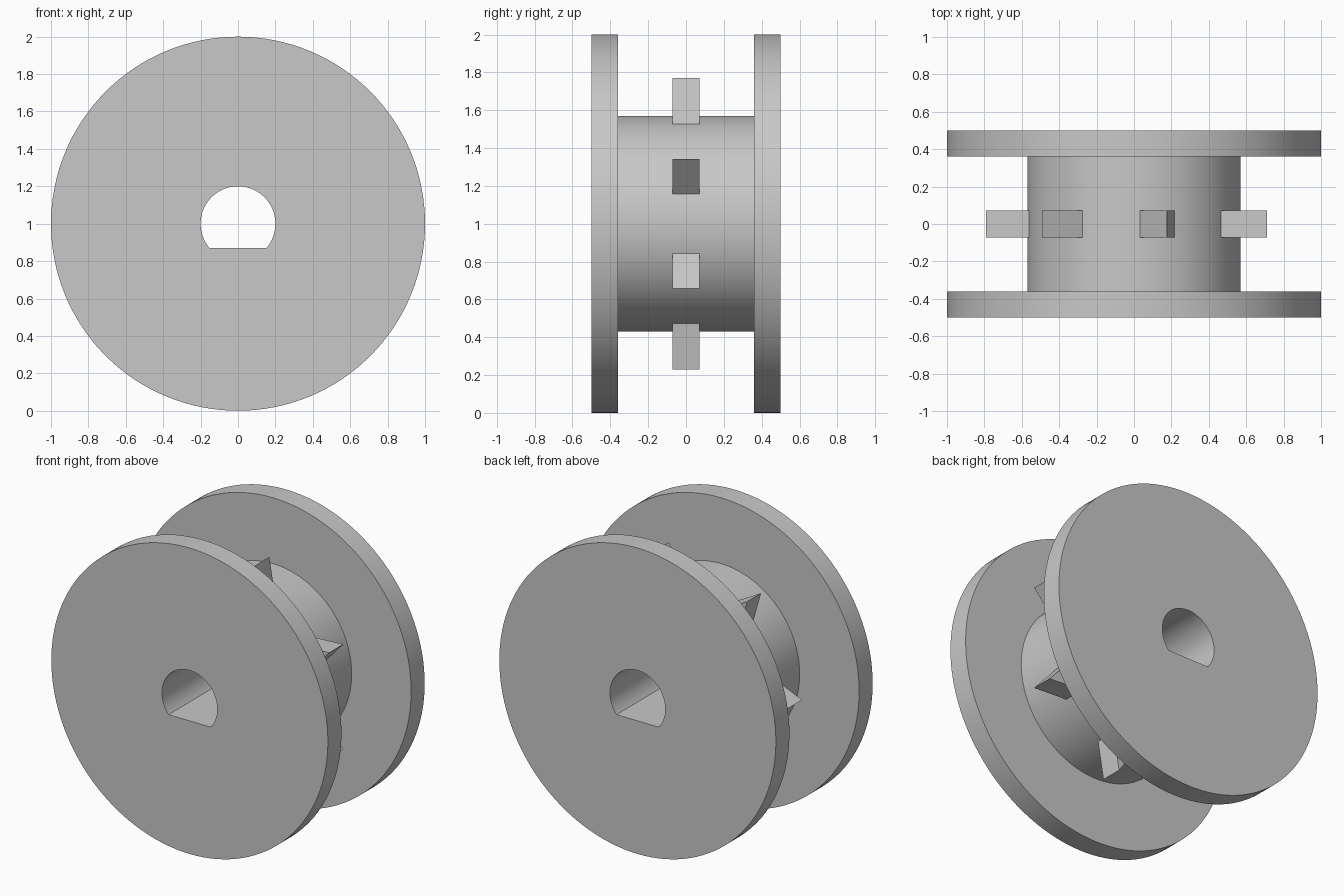
import bpy, bmesh
from math import sin, cos, pi, asin, radians

cube = bpy.data.objects.get("Cube")
if cube:
    bpy.data.objects.remove(cube, do_unlink=True)

AXIS_Z = 1.0
BORE, FLAT = 0.2, 0.13          # bore radius, distance of its flat below the axis
HUB_R, HUB_HALF = 0.57, 0.36
FLANGE_R, FLANGE_END = 1.0, 0.5
TEETH, TIP_R, ROOT_R = 7, 0.79, 0.5

grey = bpy.data.materials.new("plain grey")
grey.use_nodes = True
colour = (0.58, 0.58, 0.58, 1)
grey.diffuse_color = colour
grey.node_tree.nodes["Principled BSDF"].inputs["Base Color"].default_value = colour


def finish(name, bm, smooth=True):
    bmesh.ops.recalc_face_normals(bm, faces=bm.faces)
    mesh = bpy.data.meshes.new(name)
    bm.to_mesh(mesh)
    bm.free()
    mesh.materials.append(grey)
    obj = bpy.data.objects.new(name, mesh)
    bpy.context.collection.objects.link(obj)
    if smooth:
        bpy.ops.object.select_all(action="DESELECT")
        obj.select_set(True)
        bpy.context.view_layer.objects.active = obj
        bpy.ops.object.shade_smooth_by_angle(angle=radians(30))
    return obj


# Angles around the axis, including the exact corners of the bore's flat
corner = asin(FLAT / BORE)
angles = sorted([2 * pi * i / 128 for i in range(128)] + [pi + corner, 2 * pi - corner])


def bore_radius(a):
    return min(BORE, FLAT / -sin(a)) if sin(a) < 0 else BORE


def bored_disc(name, radius, y0, y1, caps=True):
    """Cylinder along y with a D-shaped bore."""
    bm = bmesh.new()

    def loop(y, r):
        return [bm.verts.new((r(a) * cos(a), y, AXIS_Z + r(a) * sin(a))) for a in angles]

    def rim(a):
        return radius

    loops = [loop(y0, bore_radius), loop(y0, rim), loop(y1, rim), loop(y1, bore_radius)]
    for k in range(4):
        if not caps and k in (0, 2):
            continue
        a, b = loops[k], loops[(k + 1) % 4]
        for i in range(len(angles)):
            bm.faces.new((a[i - 1], a[i], b[i], b[i - 1]))
    return finish(name, bm)


# Flanges and hub
bored_disc("front_flange", FLANGE_R, -FLANGE_END, -HUB_HALF)
bored_disc("back_flange", FLANGE_R, HUB_HALF, FLANGE_END)
bored_disc("hub", HUB_R, -HUB_HALF, HUB_HALF, caps=False)

# Wedge teeth around the hub, roots sunk below its surface
for n in range(TEETH):
    t = pi + 2 * pi * n / TEETH
    bm = bmesh.new()
    ends = []
    for y in (-0.072, 0.072):
        ends.append([bm.verts.new((r * cos(t) - w * sin(t), y, AXIS_Z + r * sin(t) + w * cos(t)))
                     for r, w in ((ROOT_R, -0.121), (TIP_R, 0), (ROOT_R, 0.121))])
    for end in ends:
        bm.faces.new(end)
    for i in range(3):
        bm.faces.new((ends[0][i - 1], ends[0][i], ends[1][i], ends[1][i - 1]))
    finish(f"tooth_{n + 1}", bm, smooth=False)
